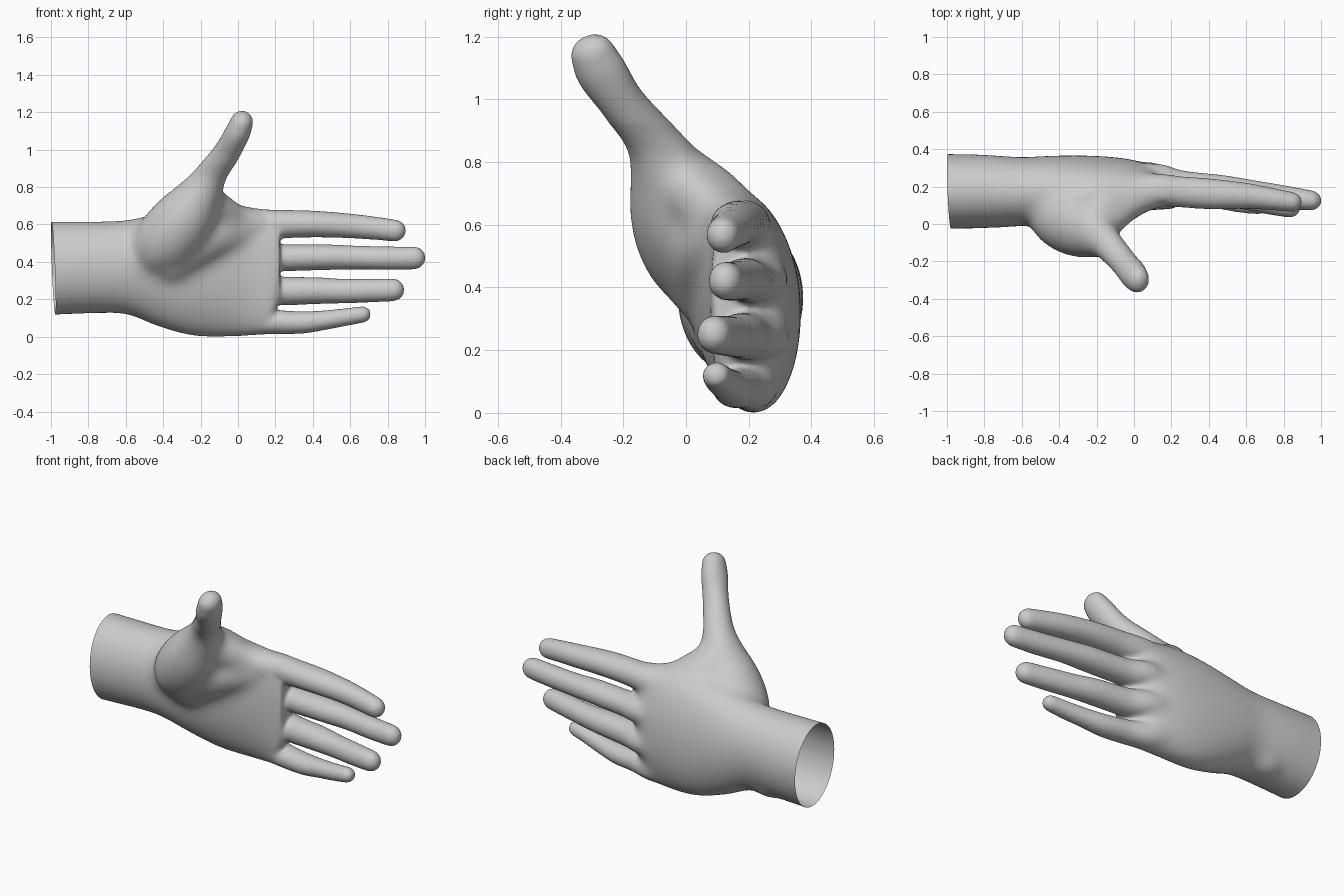
import bpy, bmesh, math
from mathutils import Vector

SEG = 36
bm = bmesh.new()


def skin(rings):
    """Bridge a list of point rings into a closed tube."""
    vr = [[bm.verts.new(p) for p in r] for r in rings]
    for a, b in zip(vr, vr[1:]):
        for i in range(SEG):
            j = (i + 1) % SEG
            bm.faces.new((a[i], a[j], b[j], b[i]))
    bm.faces.new(vr[0][::-1])
    bm.faces.new(vr[-1])


def spline(keys, n=6):
    """Catmull-Rom interpolation of key tuples."""
    k = [Vector(v) for v in keys]
    k = [k[0] * 2 - k[1]] + k + [k[-1] * 2 - k[-2]]
    out = []
    for a, b, c, d in zip(k, k[1:], k[2:], k[3:]):
        for s in range(n):
            t = s / n
            out.append(0.5 * (2 * b + (c - a) * t + (2 * a - 5 * b + 4 * c - d) * t * t
                              + (3 * b - a - 3 * c + d) * t ** 3))
    out.append(k[-2])
    return out


def limb(keys):
    """Round-ended tube along keys of (x, y, z, half width, half depth)."""
    pts = spline(keys)
    pos = [Vector(p[:3]) for p in pts]
    rings = []
    last = len(pts) - 1
    for i, p in enumerate(pts):
        t = (pos[min(i + 1, last)] - pos[max(i - 1, 0)]).normalized()
        side = t.cross(Vector((0, 1, 0))).normalized()
        up = side.cross(t).normalized()
        caps = [0] if 0 < i < last else ([-80, -60, -40, -20, 0] if i == 0 else [0, 20, 40, 60, 80])
        for a in map(math.radians, caps):
            c = pos[i] + t * p[3] * math.sin(a)
            ra, rb = p[3] * math.cos(a), p[4] * math.cos(a)
            rings.append([c + side * ra * math.cos(2 * math.pi * j / SEG)
                          + up * rb * math.sin(2 * math.pi * j / SEG) for j in range(SEG)])
    skin(rings)


# forearm and palm: x, centre z, half height, centre y, half depth, arch, tilt
palm = [
    (-1.10, .364, .252, .174, .202, 0, 0),
    (-0.80, .370, .246, .174, .196, 0, 0),
    (-0.60, .372, .254, .173, .186, 0, 0),
    (-0.45, .358, .300, .188, .178, 0, .01),
    (-0.25, .350, .350, .196, .170, 0, .02),
    (-0.05, .350, .358, .202, .149, .01, .02),
    (0.08, .350, .344, .195, .122, .02, .01),
    (0.16, .360, .318, .168, .090, .02, 0),
    (0.225, .415, .225, .140, .055, .01, 0),
]
rings = []
for x, zc, hz, yc, hy, arch, tilt in palm:
    ring = []
    for i in range(SEG):
        a = 2 * math.pi * i / SEG
        u, v = math.cos(a), math.sin(a)
        ring.append(Vector((x, yc + hy * v - arch * u * u - tilt * u, zc + hz * u)))
    rings.append(ring)
cols = [spline([r[i] for r in rings]) for i in range(SEG)]
skin([list(r) for r in zip(*cols)])

# four fingers, knuckle to tip
limb([(-.02, .195, .585, .080, .075), (.10, .188, .597, .083, .085), (.25, .172, .602, .076, .083),
      (.42, .160, .602, .071, .082), (.60, .150, .592, .066, .070), (.74, .133, .579, .062, .060),
      (.840, .118, .567, .059, .054)])
limb([(-.02, .225, .425, .075, .075), (.10, .240, .427, .080, .088), (.25, .207, .422, .072, .080),
      (.47, .185, .425, .069, .077), (.63, .170, .423, .064, .066), (.80, .145, .420, .063, .062),
      (.942, .126, .421, .062, .055)])
limb([(-.05, .235, .250, .075, .080), (.08, .245, .248, .080, .090), (.23, .200, .244, .077, .080),
      (.42, .172, .246, .072, .077), (.56, .148, .244, .066, .066), (.71, .115, .247, .064, .062),
      (.830, .090, .250, .061, .056)])
limb([(-.07, .215, .110, .075, .080), (.05, .212, .086, .079, .088), (.19, .178, .079, .066, .073),
      (.34, .155, .076, .060, .068), (.46, .135, .088, .053, .056), (.57, .112, .104, .048, .052),
      (.668, .097, .119, .044, .046)])

# thumb with its fleshy base
limb([(-.47, .14, .43, .14, .15), (-.385, .045, .51, .175, .178), (-.28, -.012, .64, .167, .174),
      (-.19, -.065, .78, .114, .124), (-.135, -.115, .875, .084, .086), (-.06, -.200, .985, .072, .073),
      (-.005, -.268, 1.085, .068, .082), (.020, -.298, 1.146, .062, .073)])

# flesh filling the palm between thumb base and finger roots
limb([(-.36, .09, .41, .14, .15), (-.16, .08, .53, .13, .13), (.04, .145, .57, .09, .085)])

# web between thumb and index finger, palm side and back side
limb([(-.20, -.02, .74, .10, .10), (-.11, .04, .685, .095, .09), (-.01, .115, .625, .085, .08),
      (.10, .16, .60, .08, .08)])
limb([(-.23, .0, .75, .10, .10), (-.17, .075, .68, .115, .115), (-.06, .15, .61, .10, .10),
      (.06, .18, .59, .08, .08)])

# wrist bone bump
limb([(-.82, .20, .24, .10, .10), (-.72, .214, .234, .11, .11), (-.64, .20, .24, .10, .10)])

bmesh.ops.recalc_face_normals(bm, faces=bm.faces)
raw = bpy.data.meshes.new("hand_raw")
bm.to_mesh(raw)
bm.free()
hand = bpy.data.objects.new("hand", raw)
bpy.context.collection.objects.link(hand)


def apply_modifiers():
    dg = bpy.context.evaluated_depsgraph_get()
    dg.update()
    mesh = bpy.data.meshes.new_from_object(hand.evaluated_get(dg))
    hand.modifiers.clear()
    hand.data = mesh


# fuse the parts into one skin and soften the joins
rm = hand.modifiers.new("fuse", 'REMESH')
rm.mode = 'VOXEL'
rm.voxel_size = 0.0095
sm = hand.modifiers.new("soften", 'SMOOTH')
sm.factor = 0.5
sm.iterations = 16
apply_modifiers()

# blend the palm and thumb base much more than the fingers
group = hand.vertex_groups.new(name="palm_blend")
for v in hand.data.vertices:
    x, y, z = v.co
    w = min((x + .85) / .25, (.18 - x) / .2, (.92 - z) / .12, 1)
    if w > 0:
        group.add([v.index], w, 'REPLACE')
sm = hand.modifiers.new("blend", 'SMOOTH')
sm.factor = 0.5
sm.iterations = 160
sm.vertex_group = "palm_blend"
apply_modifiers()

# cut the wrist open with a slightly slanted plane
mesh = hand.data
mesh.name = "hand"
bm = bmesh.new()
bm.from_mesh(mesh)
bmesh.ops.bisect_plane(bm, geom=bm.verts[:] + bm.edges[:] + bm.faces[:],
                       plane_co=(-.987, .175, .365), plane_no=(1, .04, .04), clear_inner=True)
for f in bm.faces:
    f.smooth = True
bm.to_mesh(mesh)
bm.free()
